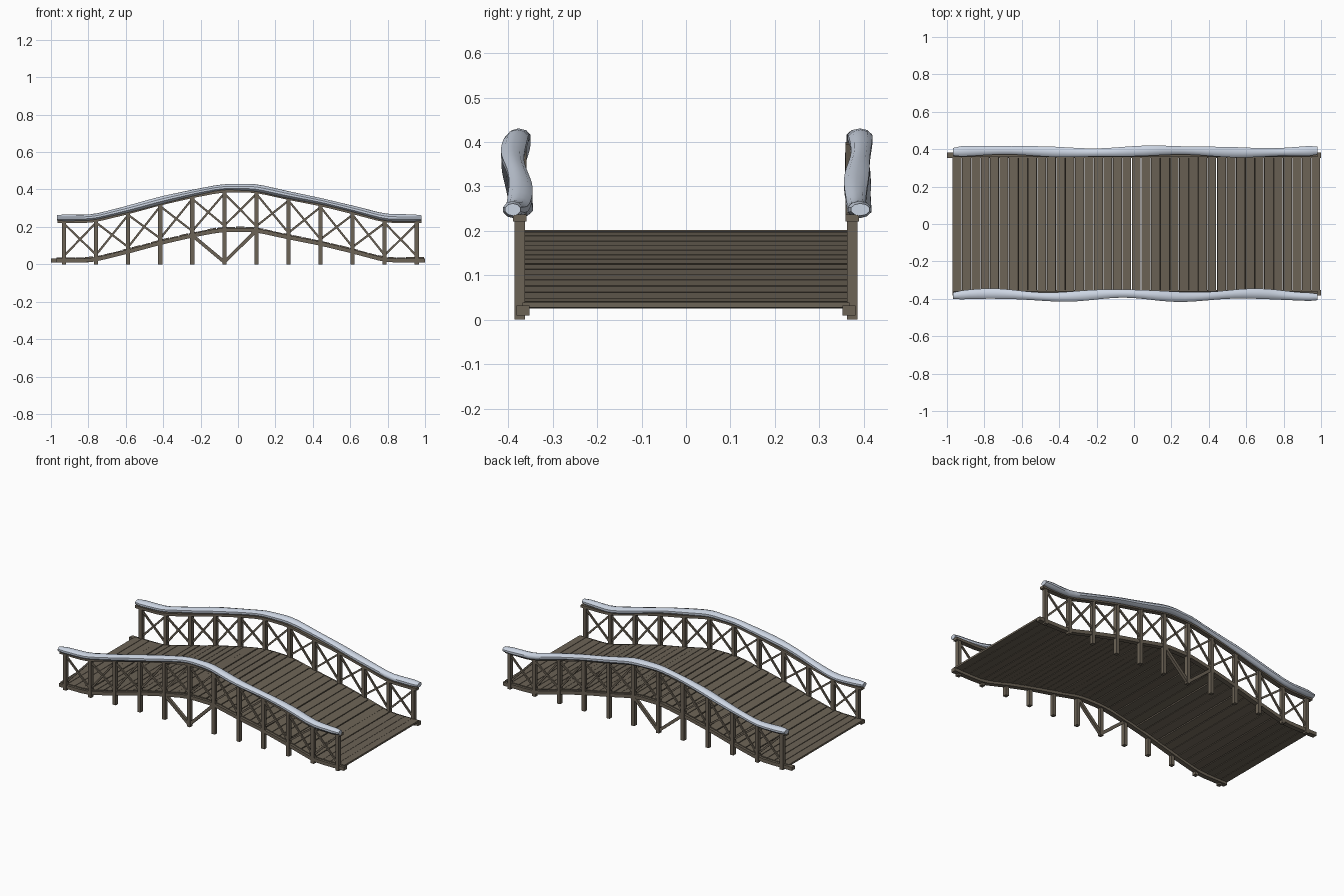
import bpy, bmesh, math, random
from mathutils import Vector, Matrix

if "Cube" in bpy.data.objects:
    bpy.data.objects.remove(bpy.data.objects["Cube"])

random.seed(4)

def material(name, rgb):
    m = bpy.data.materials.new(name)
    m.diffuse_color = (*rgb, 1)
    m.use_nodes = True
    m.node_tree.nodes["Principled BSDF"].inputs["Base Color"].default_value = m.diffuse_color
    return m

WOOD = material("weathered wood", (0.15, 0.125, 0.093))
SNOW = material("snow", (0.60, 0.66, 0.76))

# Arched profile: height of the deck top along x
KNOTS = [(-2, .037), (-.78, .037), (-.59, .083), (-.415, .131), (-.245, .17), (-.09, .2),
         (.09, .2), (.27, .16), (.44, .127), (.615, .084), (.79, .037), (2, .037)]

def linear(x):
    for (x0, z0), (x1, z1) in zip(KNOTS, KNOTS[1:]):
        if x <= x1:
            return z0 + (z1 - z0) * (x - x0) / (x1 - x0)

def deck_z(x):
    return sum(linear(x + d * .02) for d in range(-2, 3)) / 5

def finish(name, bm, mat):
    bmesh.ops.recalc_face_normals(bm, faces=bm.faces)
    me = bpy.data.meshes.new(name)
    bm.to_mesh(me)
    bm.free()
    me.materials.append(mat)
    ob = bpy.data.objects.new(name, me)
    bpy.context.collection.objects.link(ob)
    return ob

def beam(bm, a, b, thick, depth):
    """Box from a to b (both in an xz plane), depth measured along y."""
    a, b = Vector(a), Vector(b)
    d = b - a
    angle = math.atan2(-d.z, d.x)
    m = (Matrix.Translation((a + b) / 2) @ Matrix.Rotation(angle, 4, 'Y')
         @ Matrix.Diagonal((d.length, depth, thick, 1)))
    bmesh.ops.create_cube(bm, size=1, matrix=m)

def sweep(bm, rings):
    """Skin a list of closed rings and cap both ends."""
    vs = [[bm.verts.new(p) for p in r] for r in rings]
    n = len(vs[0])
    for r0, r1 in zip(vs, vs[1:]):
        for i in range(n):
            bm.faces.new((r0[i], r0[(i + 1) % n], r1[(i + 1) % n], r1[i]))
    bm.faces.new(vs[0])
    bm.faces.new(vs[-1][::-1])

def arched_bar(name, x0, x1, y, width, low, high):
    bm = bmesh.new()
    rings = []
    for i in range(41):
        x = x0 + (x1 - x0) * i / 40
        z = deck_z(x)
        rings.append([(x, y - width / 2, z + low), (x, y + width / 2, z + low),
                      (x, y + width / 2, z + high), (x, y - width / 2, z + high)])
    sweep(bm, rings)
    finish(name, bm, WOOD)

# Deck planks following the arch
bm = bmesh.new()
COUNT = 39
step = 1.97 / COUNT
for i in range(COUNT):
    x0 = -.97 + i * step
    x1 = x0 + step - random.uniform(.002, .006)
    off = random.uniform(-.0015, .0015)
    beam(bm, (x0, 0, deck_z(x0) - .005 + off), (x1, 0, deck_z(x1) - .005 + off), .011, .735)
finish("deck_planks", bm, WOOD)

posts = [-.93 + i * .1714 for i in range(12)]
for side, label in ((-1, "front"), (1, "back")):
    y = side * .374
    # Stringer beam and handrail
    arched_bar(label + "_stringer", -.97 if side < 0 else -1, 1, side * .367, .03, -.027, -.005)
    arched_bar(label + "_handrail", -.965, .98, y, .03, .184, .2)

    # Vertical posts
    bm = bmesh.new()
    for x in posts:
        beam(bm, (x, y, 0), (x, y, deck_z(x) + .19), .022, .024)
    finish(label + "_posts", bm, WOOD)

    # Crossed braces in each bay
    bm = bmesh.new()
    for x0, x1 in zip(posts, posts[1:]):
        z0, z1 = deck_z(x0), deck_z(x1)
        beam(bm, (x0, y + .003, z0 + .008), (x1, y + .003, z1 + .18), .011, .009)
        beam(bm, (x0, y - .003, z0 + .18), (x1, y - .003, z1 + .008), .011, .009)
    finish(label + "_cross_braces", bm, WOOD)

    # V support below the crown
    bm = bmesh.new()
    for x in (posts[4], posts[6]):
        beam(bm, (x, y, deck_z(x) - .015), (posts[5], y, .012), .018, .018)
    finish(label + "_v_support", bm, WOOD)

    # Snow lying on the handrail, gently wavering
    bm = bmesh.new()
    rings = []
    N = 44
    for i in range(N + 1):
        x = -.968 + 1.95 * i / N
        end = .75 if i in (0, N) else 1
        if side < 0:
            yc = -.381 + .009 * math.sin(x * 9 + 2.2)
        else:
            yc = .388 + .006 * math.sin(x * 7 + 6.5)
        ry = (.026 + .003 * math.sin(x * 13 + side)) * end
        rz = (.019 + .0015 * math.sin(x * 10)) * end
        zc = deck_z(x) + .211
        rings.append([(x, yc + ry * math.cos(t), zc + rz * math.sin(t))
                      for t in (k * math.tau / 10 + math.pi / 2 for k in range(10))])
    sweep(bm, rings)
    ob = finish(label + "_snow", bm, SNOW)
    bpy.ops.object.select_all(action='DESELECT')
    ob.select_set(True)
    bpy.context.view_layer.objects.active = ob
    bpy.ops.object.shade_smooth_by_angle(angle=math.radians(40))
